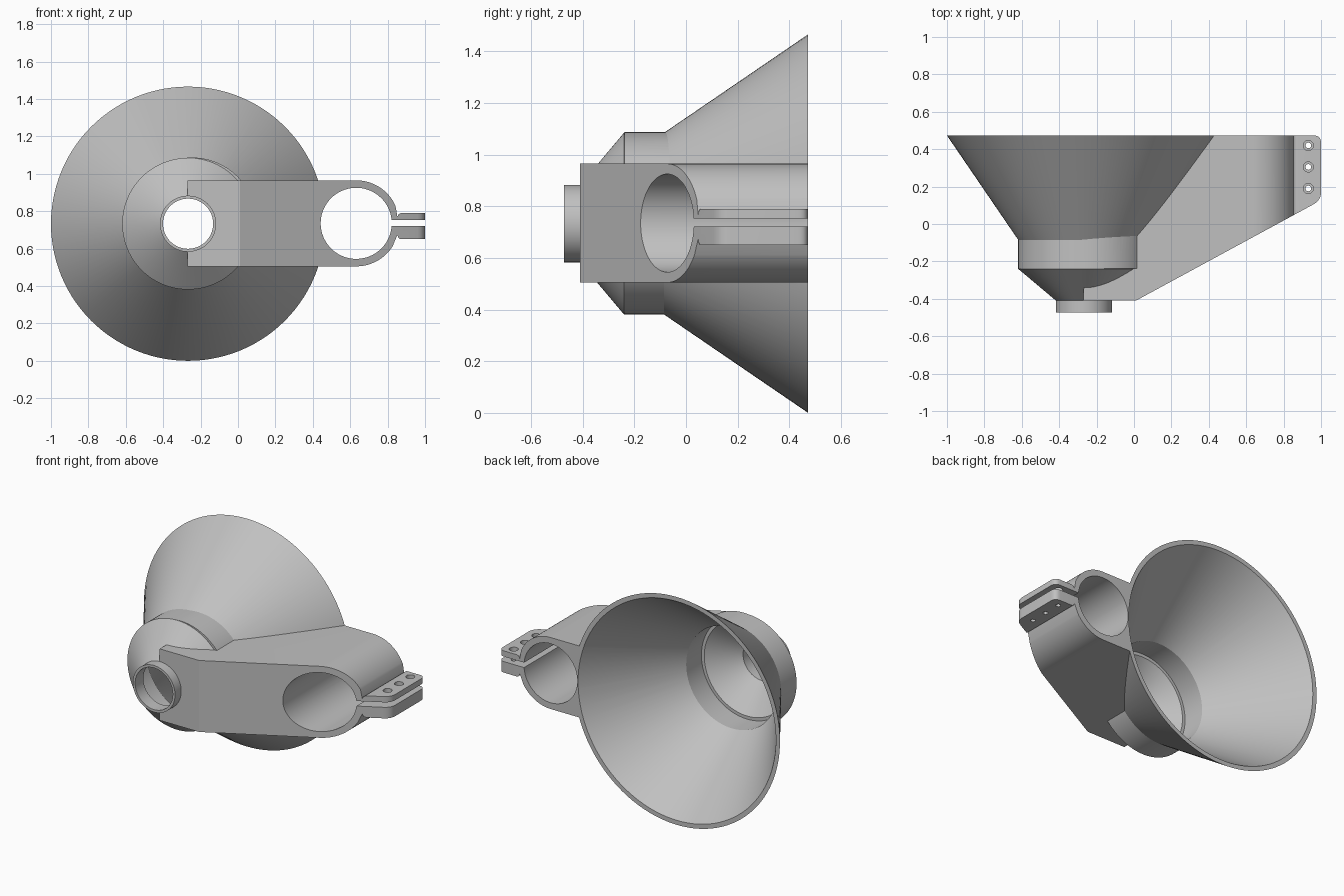
import bpy, bmesh
from math import sin, cos, pi, radians
from mathutils import Vector

cube = bpy.data.objects.get("Cube")
if cube:
    bpy.data.objects.remove(cube, do_unlink=True)

grey = bpy.data.materials.new("plain grey")
grey.use_nodes = True
colour = (0.53, 0.53, 0.53, 1)
grey.diffuse_color = colour
grey.node_tree.nodes["Principled BSDF"].inputs["Base Color"].default_value = colour

CX, CZ = -0.267, 0.733      # funnel axis
RX, RZ = 0.632, 0.735       # clamp axis
BACK = 0.473


def make(name, bm):
    bmesh.ops.recalc_face_normals(bm, faces=bm.faces)
    mesh = bpy.data.meshes.new(name)
    bm.to_mesh(mesh)
    bm.free()
    mesh.materials.append(grey)
    ob = bpy.data.objects.new(name, mesh)
    bpy.context.collection.objects.link(ob)
    return ob


def prism(name, pts, axis, lo, hi):
    """Extrude a flat outline along y or z."""
    bm = bmesh.new()
    place = (lambda u, v, t: (u, t, v)) if axis == "Y" else (lambda u, v, t: (u, v, t))
    a = [bm.verts.new(place(u, v, lo)) for u, v in pts]
    b = [bm.verts.new(place(u, v, hi)) for u, v in pts]
    bm.faces.new(a)
    bm.faces.new(b)
    for i in range(len(a)):
        j = (i + 1) % len(a)
        bm.faces.new((a[i], a[j], b[j], b[i]))
    return make(name, bm)


def lathe(name, profile, n=112):
    """Closed solid of (radius, y) rings around the funnel axis."""
    bm = bmesh.new()
    rings = [[bm.verts.new((CX + r * cos(2 * pi * i / n), y, CZ + r * sin(2 * pi * i / n)))
              for i in range(n)] for r, y in profile]
    for p, q in zip(rings, rings[1:]):
        for i in range(n):
            j = (i + 1) % n
            bm.faces.new((p[i], p[j], q[j], q[i]))
    bm.faces.new(rings[0])
    bm.faces.new(rings[-1])
    return make(name, bm)


def arc(cx, cy, r, start, end, n):
    return [(cx + r * cos(radians(start + (end - start) * i / n)),
             cy + r * sin(radians(start + (end - start) * i / n))) for i in range(n + 1)]


def disc(cx, cy, r, n=64):
    return arc(cx, cy, r, 0, 360, n)[:-1]


def rounded(corners, n=6):
    """Outline from (x, y, rounding) corners."""
    out = []
    for i, (x, y, r) in enumerate(corners):
        p = Vector((x, y))
        if not r:
            out.append((x, y))
            continue
        a = p + (Vector(corners[i - 1][:2]) - p).normalized() * r
        b = p + (Vector(corners[(i + 1) % len(corners)][:2]) - p).normalized() * r
        for k in range(n + 1):
            t = k / n
            out.append(tuple(a * (1 - t) ** 2 + p * 2 * t * (1 - t) + b * t * t))
    return out


def combine(target, tool, operation):
    mod = target.modifiers.new(operation.lower(), "BOOLEAN")
    mod.operation = operation
    mod.solver = "EXACT"
    mod.object = tool
    bpy.context.view_layer.objects.active = target
    bpy.ops.object.modifier_apply(modifier=mod.name)
    bpy.data.objects.remove(tool, do_unlink=True)


# Funnel: nozzle, shoulder, collar and flare
body = lathe("funnel_with_clamp_arm", [(0.15, -0.473), (0.15, -0.41), (0.352, -0.24),
                                       (0.352, -0.085), (0.733, BACK)])

# Arm outline with clamp ring and two tabs
side = [(-0.27, 0.505), (0.4, 0.505)]
side += arc(RX, RZ, 0.23, -90, -32, 20)
side += rounded([(0.853, 0.65, 0.025), (1, 0.65, 0), (1, 0.79, 0), (0.853, 0.79, 0.025)])[0:]
side += arc(RX, RZ, 0.23, 24, 90, 20)
side += [(-0.27, 0.965)]
arm = prism("arm", side, "Y", -0.5, 0.6)
plan = rounded([(-0.4, -0.41, 0), (0.01, -0.41, 0), (1, 0.127, 0.045),
                (1, BACK, 0.04), (-0.4, BACK, 0)])
combine(arm, prism("arm_plan", plan, "Z", 0.3, 1.2), "INTERSECT")

# Raised pad on the collar
pad = prism("collar_pad", disc(-0.245, 0.746, 0.341, 96), "Y", -0.239, -0.062)
combine(body, arm, "UNION")
combine(body, pad, "UNION")

# Hollow inside of the funnel
flare = (0.704 - 0.325) / (BACK + 0.085)
hollow = lathe("hollow", [(0.134, -0.6), (0.134, -0.39), (0.305, -0.24), (0.325, -0.24),
                          (0.325, -0.085), (0.704 + 0.05 * flare, BACK + 0.05)])
combine(body, hollow, "DIFFERENCE")

# Clamp bore and slot
combine(body, prism("bore", disc(RX, RZ, 0.19, 80), "Y", -0.6, 0.6), "DIFFERENCE")
slot = [(0.75, 0.721), (1.1, 0.721), (1.1, 0.753), (0.75, 0.753)]
combine(body, prism("slot", slot, "Y", -0.6, 0.6), "DIFFERENCE")

# Screw holes: wide in the upper tab, narrow in the lower
for y in (0.19, 0.305, 0.42):
    combine(body, prism("wide_hole", disc(0.932, y, 0.027, 24), "Z", 0.737, 0.9), "DIFFERENCE")
    combine(body, prism("narrow_hole", disc(0.932, y, 0.015, 24), "Z", 0.6, 0.737), "DIFFERENCE")

bpy.ops.object.select_all(action="DESELECT")
body.select_set(True)
bpy.context.view_layer.objects.active = body
bpy.ops.object.shade_smooth_by_angle(angle=radians(25))
